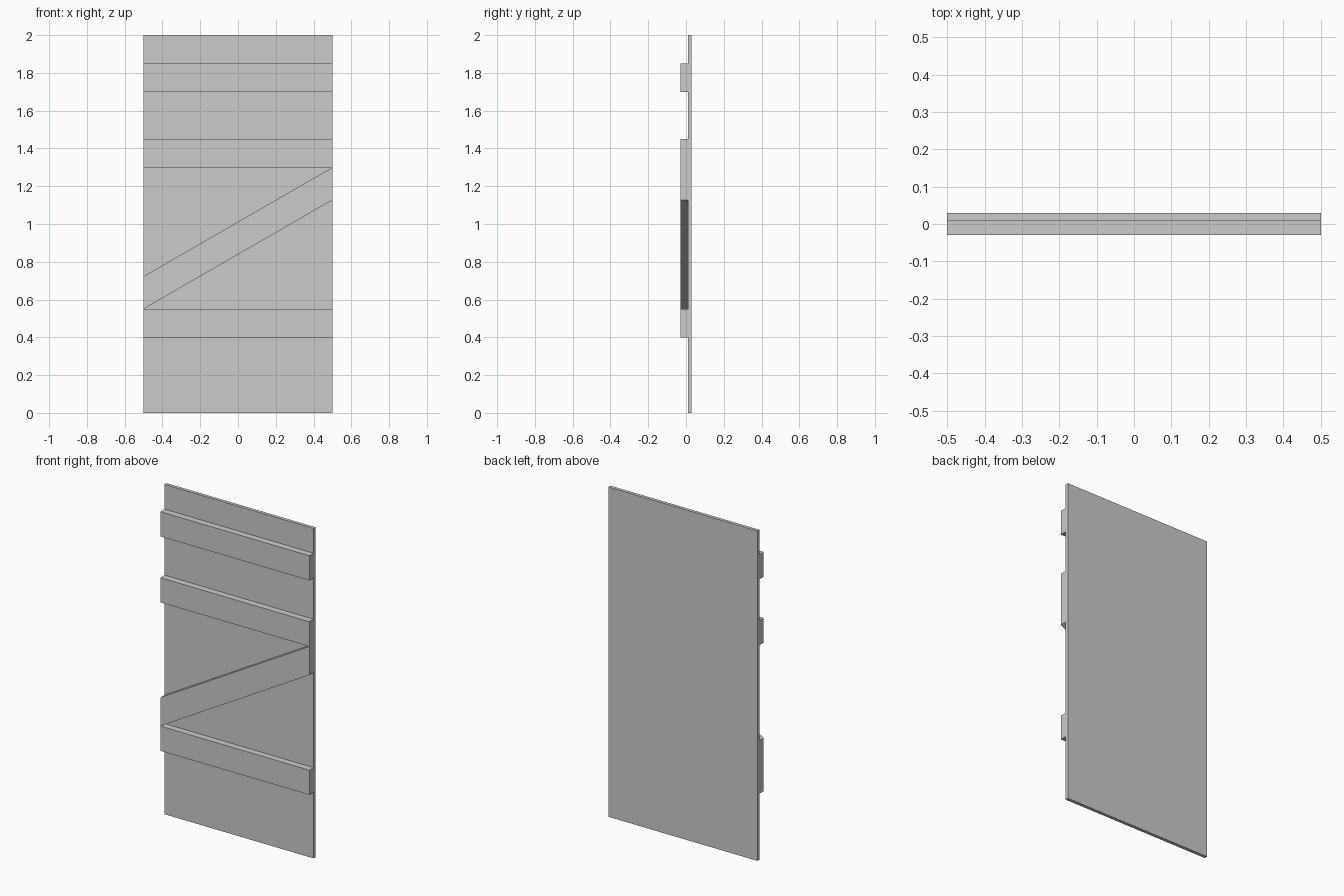
import bpy, bmesh

if "Cube" in bpy.data.objects:
    bpy.data.objects.remove(bpy.data.objects["Cube"])


def extruded(name, profile, y0, y1):
    """Extrude an (x, z) outline from y0 back to y1."""
    bm = bmesh.new()
    face = bm.faces.new([bm.verts.new((x, y0, z)) for x, z in profile])
    ext = bmesh.ops.extrude_face_region(bm, geom=[face])["geom"]
    moved = [g for g in ext if isinstance(g, bmesh.types.BMVert)]
    bmesh.ops.translate(bm, verts=moved, vec=(0, y1 - y0, 0))
    bmesh.ops.recalc_face_normals(bm, faces=bm.faces)
    mesh = bpy.data.meshes.new(name)
    bm.to_mesh(mesh)
    bm.free()
    obj = bpy.data.objects.new(name, mesh)
    bpy.context.collection.objects.link(obj)
    return obj


def board(z0, z1):
    return [(-0.5, z0), (0.5, z0), (0.5, z1), (-0.5, z1)]


FRONT, JOINT, BACK = -0.03, 0.01, 0.03

# Door panel
extruded("door_panel", board(0, 2), JOINT, BACK)

# Horizontal ledges
for part, z in (("bottom", 0.40), ("middle", 1.30), ("top", 1.70)):
    extruded(part + "_ledge", board(z, z + 0.15), FRONT, JOINT)

# Diagonal brace between the lower two ledges, ends cut flush with the door
extruded("diagonal_brace",
         [(-0.5, 0.55), (0.5, 1.127), (0.5, 1.30), (-0.5, 0.723)],
         FRONT, JOINT)
